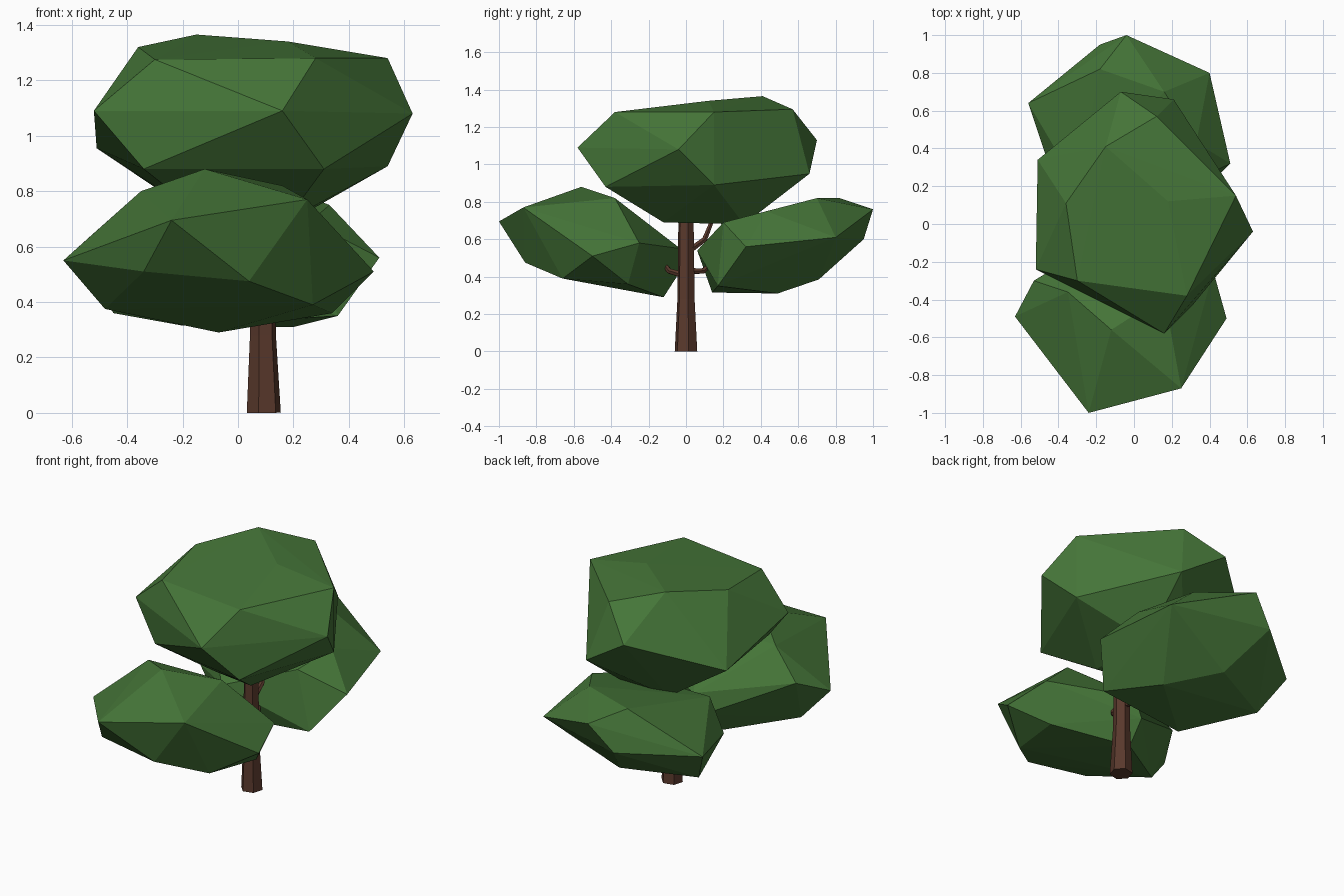
import bpy, bmesh
from math import cos, sin, pi, radians
from mathutils import Vector

if "Cube" in bpy.data.objects:
    bpy.data.objects.remove(bpy.data.objects["Cube"])


def material(name, color):
    m = bpy.data.materials.new(name)
    m.diffuse_color = color
    m.use_nodes = True
    m.node_tree.nodes["Principled BSDF"].inputs["Base Color"].default_value = m.diffuse_color
    return m


LEAF = material("leaf_green", (0.06, 0.18, 0.04, 1))
BARK = material("bark_brown", (0.10, 0.04, 0.025, 1))


def finish(bm, name, mat):
    bmesh.ops.recalc_face_normals(bm, faces=bm.faces)
    me = bpy.data.meshes.new(name)
    bm.to_mesh(me)
    bm.free()
    me.materials.append(mat)
    ob = bpy.data.objects.new(name, me)
    bpy.context.collection.objects.link(ob)
    return ob


def canopy(name, points):
    """Faceted leaf clump: convex hull around a few corner points."""
    bm = bmesh.new()
    for p in points:
        bm.verts.new(p)
    res = bmesh.ops.convex_hull(bm, input=bm.verts)
    loose = [v for v in bm.verts if not v.link_faces]
    bmesh.ops.delete(bm, geom=loose, context='VERTS')
    return finish(bm, name, LEAF)


def tube(name, path, radii, sides=6, phase=0.0):
    """Faceted tapering tube along a path, with capped ends."""
    bm = bmesh.new()
    pts = [Vector(p) for p in path]
    rings = []
    for i, (p, r) in enumerate(zip(pts, radii)):
        d = (pts[min(i + 1, len(pts) - 1)] - pts[max(i - 1, 0)]).normalized()
        v = d.cross(Vector((1, 0, 0))).normalized()
        u = v.cross(d)
        ang = [2 * pi * k / sides + phase for k in range(sides)]
        rings.append([bm.verts.new(p + u * r * cos(a) + v * r * sin(a)) for a in ang])
    for a, b in zip(rings, rings[1:]):
        for k in range(sides):
            n = (k + 1) % sides
            bm.faces.new((a[k], a[n], b[n], b[k]))
    bm.faces.new(rings[0])
    bm.faces.new(rings[-1])
    return finish(bm, name, BARK)


# Leaf clumps
canopy("top_canopy", [
    (-.15, .41, 1.365), (.18, .12, 1.34), (-.36, .11, 1.32), (-.30, -.30, 1.275),
    (.28, -.38, 1.28), (.54, .15, 1.28), (.12, .57, 1.295),
    (.16, -.58, 1.09), (.63, -.04, 1.08), (-.07, .70, 1.13), (-.52, -.24, 1.09),
    (-.51, .34, .955), (.21, .66, .95), (.54, .15, .89), (.31, -.43, .88),
    (-.34, -.31, .88), (.17, -.12, .69), (.17, .31, .68), (-.10, .31, .68),
    (-.10, -.08, .69)])

canopy("front_canopy", [
    (-.12, -.56, .88), (-.35, -.36, .80), (.16, -.38, .82), (.25, -.87, .77),
    (-.24, -1.0, .695), (-.53, -.30, .64), (-.63, -.49, .55), (.49, -.50, .51),
    (.42, -.25, .58), (-.03, -.03, .55), (-.34, -.82, .51), (.04, -.86, .475),
    (-.08, -.03, .43), (-.48, -.42, .375), (.27, -.66, .39), (.34, -.31, .36),
    (-.07, -.12, .29)])

canopy("back_canopy", [
    (-.18, .82, .82), (.16, .70, .82), (-.04, 1.0, .76), (.33, .43, .75),
    (-.30, .20, .69), (.26, .20, .69), (.40, .80, .61), (-.18, .95, .60),
    (-.56, .64, .56), (.51, .32, .56), (-.15, .06, .54), (-.43, .25, .52),
    (-.05, .71, .385), (-.45, .52, .36), (.36, .17, .35), (-.20, .14, .315),
    (.20, .49, .31)])

# Trunk
tube("trunk", [(.093, 0, 0), (.09, 0, .28), (.088, 0, .74)],
     [.063, .048, .042], 6, radians(13))

# Branches
branches = [
    [(.09, .02, .54), (.09, .10, .60), (.08, .14, .70)],
    [(.09, -.02, .41), (.07, -.09, .43), (.05, -.13, .485)],
    [(.09, .02, .43), (.07, .09, .43), (.04, .14, .47)],
]
for i, path in enumerate(branches):
    tube(f"branch_{i + 1}", path, [.018, .016, .012], 6)
